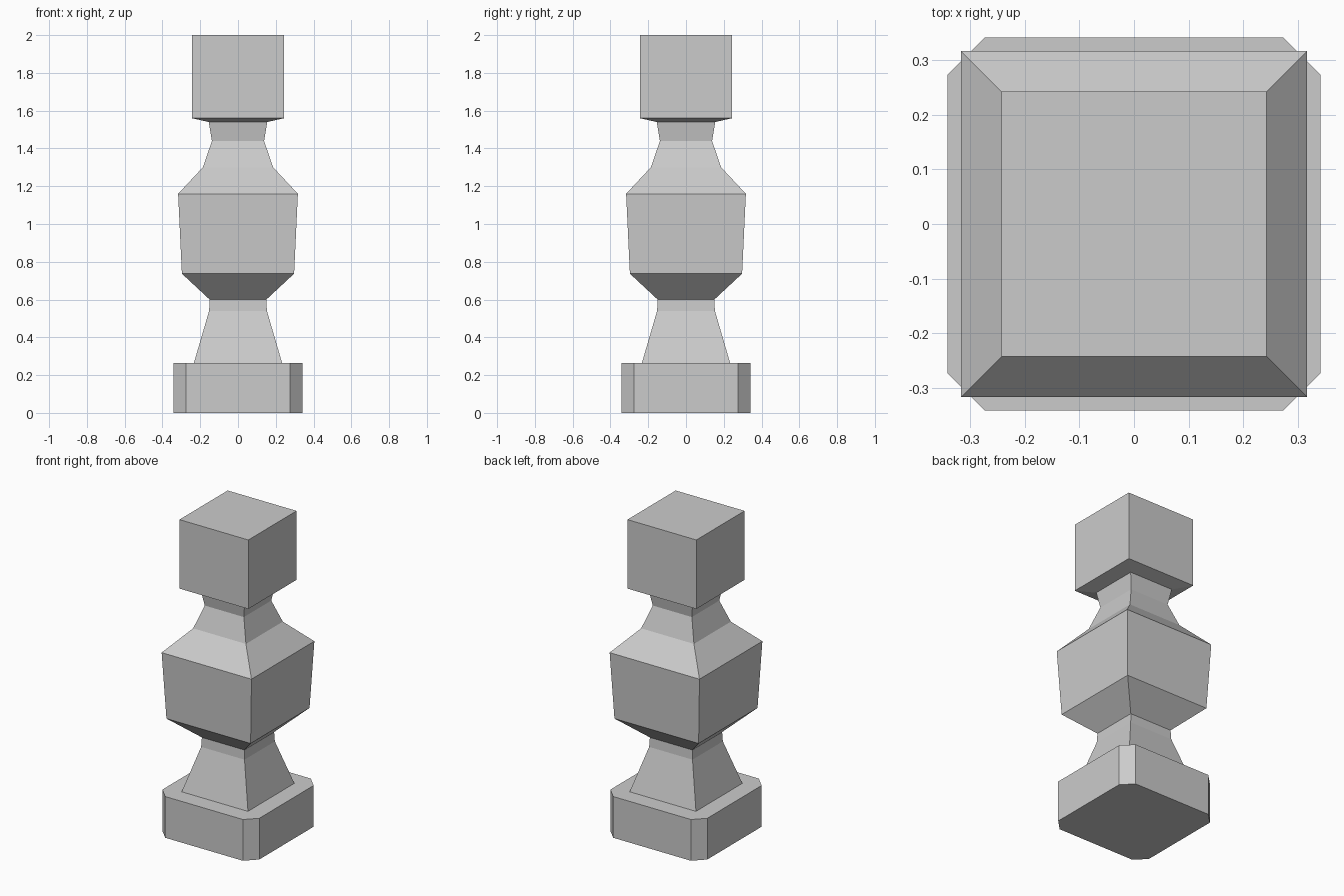
import bpy
import bmesh

if "Cube" in bpy.data.objects:
    bpy.data.objects.remove(bpy.data.objects["Cube"])


def loft(name, rings, cap_bottom=True):
    """Stack closed outlines of equal point count into a flat-shaded solid."""
    bm = bmesh.new()
    loops = [[bm.verts.new(p) for p in ring] for ring in rings]
    n = len(loops[0])
    for low, high in zip(loops, loops[1:]):
        for i in range(n):
            j = (i + 1) % n
            bm.faces.new((low[i], low[j], high[j], high[i]))
    bm.faces.new(loops[-1])
    if cap_bottom:
        bm.faces.new(loops[0][::-1])
    mesh = bpy.data.meshes.new(name)
    bm.to_mesh(mesh)
    bm.free()
    obj = bpy.data.objects.new(name, mesh)
    bpy.context.collection.objects.link(obj)
    return obj


def square(h, z):
    return [(-h, -h, z), (h, -h, z), (h, h, z), (-h, h, z)]


def cut_square(h, c, z):
    """Square outline with its corners cut off at c."""
    return [(-c, -h, z), (c, -h, z), (h, -c, z), (h, c, z),
            (c, h, z), (-c, h, z), (-h, c, z), (-h, -c, z)]


# Plinth with chamfered vertical corners
BASE_TOP = 0.263
loft("base", [cut_square(0.342, 0.274, z) for z in (0, BASE_TOP)])

# Square-section post: (half width, height), open where it meets the plinth
profile = [(0.234, BASE_TOP), (0.153, 0.54), (0.15, 0.60), (0.297, 0.737),
           (0.317, 1.16), (0.186, 1.30), (0.138, 1.44), (0.155, 1.54),
           (0.243, 1.56), (0.243, 2.0)]
loft("post", [square(h, z) for h, z in profile], cap_bottom=False)
